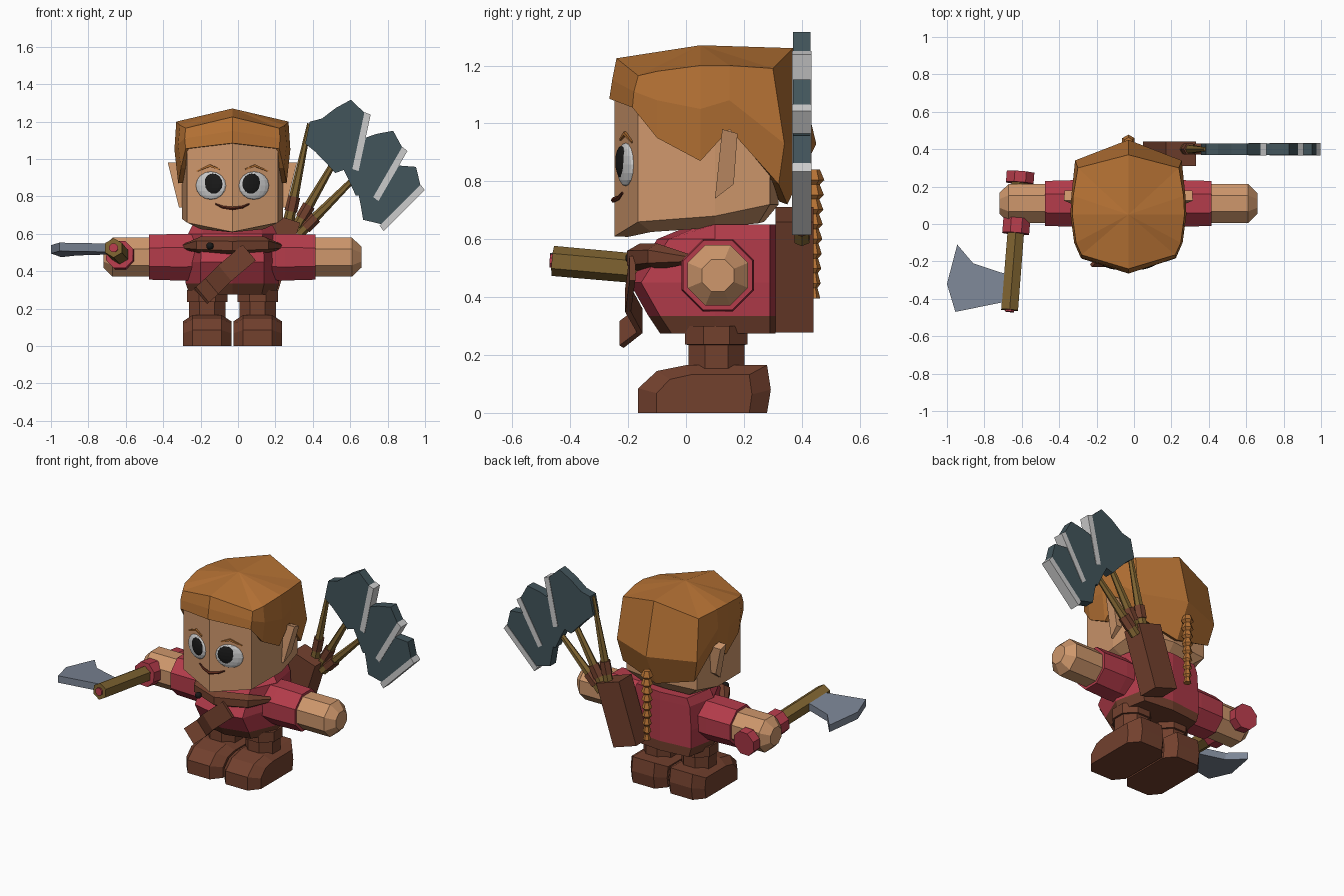
import bpy, bmesh, math
from mathutils import Vector, Matrix

cube = bpy.data.objects.get("Cube")
if cube:
    bpy.data.objects.remove(cube, do_unlink=True)

CX = -0.03  # centre line of the figure


def material(name, r, g, b):
    m = bpy.data.materials.new(name)
    m.use_nodes = True
    m.diffuse_color = (r, g, b, 1)
    m.node_tree.nodes["Principled BSDF"].inputs["Base Color"].default_value = (r, g, b, 1)
    return m


HAIR = material("ginger", 0.47, 0.17, 0.035)
SKIN = material("skin", 0.62, 0.31, 0.15)
RED = material("crimson", 0.46, 0.045, 0.07)
BROWN = material("leather brown", 0.17, 0.052, 0.027)
WOOD = material("wood", 0.21, 0.125, 0.03)
STEEL = material("dark steel", 0.055, 0.09, 0.105)
PALE = material("pale grey", 0.6, 0.6, 0.6)
BLADE = material("blue grey", 0.2, 0.235, 0.3)
BLACK = material("black", 0.01, 0.01, 0.01)
MOUTH = material("dark red brown", 0.1, 0.02, 0.01)


def build(name, verts, faces, mat, solid=0):
    mesh = bpy.data.meshes.new(name)
    mesh.from_pydata([tuple(v) for v in verts], [], faces)
    bm = bmesh.new()
    bm.from_mesh(mesh)
    bmesh.ops.recalc_face_normals(bm, faces=bm.faces)
    bm.to_mesh(mesh)
    bm.free()
    mesh.materials.append(mat)
    ob = bpy.data.objects.new(name, mesh)
    bpy.context.collection.objects.link(ob)
    if solid:
        mod = ob.modifiers.new("thickness", 'SOLIDIFY')
        mod.thickness = solid
    return ob


def loft(name, rings, mat, base=True, apex=None, solid=0):
    """Skin between closed rings; the top is flat or a fan to an apex."""
    n = len(rings[0])
    verts = [v for ring in rings for v in ring]
    faces = [(r * n + i, r * n + (i + 1) % n, (r + 1) * n + (i + 1) % n, (r + 1) * n + i)
             for r in range(len(rings) - 1) for i in range(n)]
    top = (len(rings) - 1) * n
    if base:
        faces.append(tuple(range(n)))
    if apex:
        verts.append(apex)
        faces += [(top + i, top + (i + 1) % n, len(verts) - 1) for i in range(n)]
    else:
        faces.append(tuple(range(top, top + n)))
    return build(name, verts, faces, mat, solid)


def mirrored(half):
    """Full ring from a half ring running from front centre to back centre."""
    return ([(CX + x, y, z) for x, y, z in half]
            + [(CX - x, y, z) for x, y, z in half[-2:0:-1]])


def tube(name, pts, radii, mat, sides=8):
    pts = [Vector(p) for p in pts]
    rings = []
    for i, p in enumerate(pts):
        t = pts[min(i + 1, len(pts) - 1)] - pts[max(i - 1, 0)]
        q = t.to_track_quat('Z', 'Y')
        rings.append([p + q @ Vector((math.cos(a), math.sin(a), 0)) * radii[i]
                      for a in (math.tau * (k + 0.5) / sides for k in range(sides))])
    return loft(name, rings, mat)


def plate(name, outline, mat, thick, place):
    """Flat outline extruded about its own plane, then placed by a function."""
    return loft(name, [[place(u, v, w) for u, v in outline] for w in (-thick / 2, thick / 2)], mat)


def ball(name, centre, radii, mat, turn=0):
    bm = bmesh.new()
    bmesh.ops.create_uvsphere(bm, u_segments=16, v_segments=8, radius=1)
    bm.transform(Matrix.Translation(centre) @ Matrix.Rotation(turn, 4, 'Z')
                 @ Matrix.Diagonal((*radii, 1)))
    mesh = bpy.data.meshes.new(name)
    bm.to_mesh(mesh)
    bm.free()
    mesh.materials.append(mat)
    bpy.context.collection.objects.link(bpy.data.objects.new(name, mesh))


# Head with a pointed chin and a ridged face
plan = [(0, -0.247), (0.243, -0.165), (0.27, 0.1), (0.25, 0.29), (0, 0.32)]
jaw = [(x, y, z) for (x, y), z in zip(plan, (0.61, 0.66, 0.68, 0.72, 0.72))]
under = [(0, -0.2, 0.608), (0.17, -0.12, 0.625), (0.18, 0.1, 0.64), (0.17, 0.25, 0.655), (0, 0.27, 0.66)]
loft("head", [mirrored(under), mirrored(jaw), mirrored([(x, y, 1.12) for x, y in plan])], SKIN)

# Hair cap with side points
fringe = [(0, -0.265, 1.085), (0.25, -0.185, 1.055), (0.275, -0.1, 0.95), (0.29, 0.05, 0.87),
          (0.29, 0.15, 0.98), (0.255, 0.32, 0.79), (0, 0.35, 0.72)]
middle = [(0, -0.255, 1.15), (0.255, -0.18, 1.11), (0.29, -0.1, 1.08), (0.31, 0.05, 1.05),
          (0.305, 0.15, 1.08), (0.285, 0.34, 0.93), (0, 0.45, 0.93)]
crown = [(0, -0.24, 1.225), (0.25, -0.165, 1.165), (0.28, -0.1, 1.18), (0.3, 0.05, 1.2),
         (0.295, 0.15, 1.2), (0.27, 0.3, 1.19), (0, 0.37, 1.26)]
loft("hair", [mirrored(fringe), mirrored(middle), mirrored(crown)], HAIR,
     base=False, apex=(CX, 0.05, 1.27), solid=0.03)

# Braid of stacked tapering knots
knots = 9
path, radii = [], []
for k in range(knots):
    z = 0.84 - k * 0.051
    size = 0.038 - 0.0018 * k
    path += [(CX, 0.44, z), (CX, 0.44, z - 0.036)]
    radii += [size * 0.6, size]
tube("braid", path, radii, HAIR, 6)

# Face details and ears
for side, s in (("left", 1), ("right", -1)):
    turn = s * math.atan2(0.082, 0.243)
    ball(side + "_eye", (CX + s * 0.115, -0.208, 0.858), (0.085, 0.02, 0.075), PALE, turn)
    ball(side + "_pupil", (CX + s * 0.104, -0.224, 0.867), (0.054, 0.012, 0.055), BLACK, turn)
    tube(side + "_eyebrow", [(CX + s * x, y, z) for x, y, z in
         ((0.07, -0.226, 0.945), (0.12, -0.21, 0.965), (0.19, -0.187, 0.935))],
         (0.005, 0.009, 0.004), HAIR, 4)
    ear = [(0.1, 0.74), (0.165, 0.79), (0.178, 0.965), (0.125, 0.98)]
    loft(side + "_ear", [[(CX + s * 0.25, y, z) for y, z in ear],
                         [(CX + s * (0.28 + 0.25 * (z - 0.72)), y, z) for y, z in ear]], SKIN)
tube("mouth", [(CX + x, -0.25 + abs(x) * 0.34, z) for x, z in
     ((-0.09, 0.76), (-0.05, 0.742), (0, 0.735), (0.05, 0.742), (0.09, 0.76))],
     (0.004, 0.008, 0.01, 0.008, 0.004), MOUTH, 5)


# Torso and hips
def body_ring(z, front, scale=1.0):
    return mirrored([(0, front, z), (0.17 * scale, front + 0.04, z), (0.25 * scale, 0.1, z),
                     (0.21 * scale, 0.29, z), (0, 0.31, z)])


loft("torso", [body_ring(0.335, -0.13), body_ring(0.45, -0.195), body_ring(0.6, -0.1, 0.95),
               body_ring(0.65, 0.02, 0.85)], RED)
loft("hips", [body_ring(0.275, -0.09, 0.92), body_ring(0.335, -0.13)], BROWN)

# Arms, legs and boots
boot = [(-0.165, 0), (-0.165, 0.085), (-0.1, 0.145), (0, 0.165), (0.28, 0.165), (0.293, 0.08), (0.28, 0)]
for side, s in (("left", 1), ("right", -1)):
    tube(side + "_sleeve", [(CX + s * x, 0.11, 0.475) for x in (0.15, 0.28, 0.445)],
         (0.13, 0.135, 0.13), RED)
    tube(side + "_hand", [(CX + s * x, 0.11, 0.475) for x in (0.4, 0.64, 0.69)],
         (0.113, 0.113, 0.06), SKIN)
    lx = CX + s * 0.135
    tube(side + "_leg", [(lx, 0.105, z) for z in (0.1, 0.235, 0.236, 0.3)],
         (0.105, 0.105, 0.117, 0.117), BROWN)
    loft(side + "_boot", [[(lx + d * 0.13, y * k + 0.06 * (1 - k), z * h) for y, z in boot]
                          for d, k, h in ((-1, 0.72, 0.8), (-0.6, 1, 1), (0.6, 1, 1), (1, 0.72, 0.8))], BROWN)

# Neck scarf with a button and hanging tail
tube("scarf", [(CX + x, y, z) for x, y, z in ((-0.27, 0.03, 0.53), (-0.17, -0.1, 0.54), (0, -0.16, 0.535),
     (0.17, -0.1, 0.54), (0.27, 0.03, 0.53))], (0.012, 0.045, 0.05, 0.045, 0.012), BROWN, 6)
ball("scarf_button", (-0.15, -0.19, 0.535), (0.02, 0.02, 0.02), BLACK)
tail = [(0.06, -0.195, 0.5), (-0.07, -0.21, 0.39), (-0.14, -0.17, 0.32), (-0.19, -0.23, 0.275)]
edges = [(x + d * 0.035, y, z - d * 0.042) for x, y, z in tail for d in (-1, 1)]
build("scarf_tail", edges, [(2 * i, 2 * i + 1, 2 * i + 3, 2 * i + 2) for i in range(3)], BROWN, 0.02)

# Tilted quiver on the back
quiver_turn = Matrix.Rotation(math.radians(18), 3, 'Y')
plate("quiver", [(-0.085, -0.2), (0.085, -0.2), (0.085, 0.2), (-0.085, 0.2)], BROWN, 0.13,
      lambda u, v, w: quiver_turn @ Vector((u, w, v)) + Vector((0.19, 0.375, 0.495)))

# Three fanned spare axes: outlines are (out from shaft, along shaft)
head_shape = [(0, 0.02), (0.06, 0.05), (0.12, 0.12), (0.19, 0.18), (0.28, 0.125), (0.28, -0.165),
              (0.19, -0.22), (0.12, -0.17), (0.06, -0.13), (0, -0.1)]
edge_shape = [(0.275, 0.13), (0.31, 0.125), (0.31, -0.185), (0.275, -0.18)]
for name, x, z, angle in (("first", 0.38, 1.18, 12), ("second", 0.575, 1.09, 30), ("third", 0.69, 0.965, 45)):
    tilt = Matrix.Rotation(math.radians(angle), 3, 'Y')
    top = Vector((x, 0.4, z))

    def place(u, v, w):
        return tilt @ Vector((u, w, v)) + top

    tube(name + "_spare_shaft", [place(0, v, 0) for v in (-0.52, 0.01)], (0.03, 0.012), WOOD, 6)
    tube(name + "_spare_grip", [place(0, v, 0) for v in (-0.47, -0.39)], (0.034, 0.034), BROWN, 6)
    plate(name + "_spare_head", head_shape, STEEL, 0.06, place)
    plate(name + "_spare_edge", edge_shape, PALE, 0.066, place)

# Axe held in the right hand
front, back = Vector((-0.665, -0.46, 0.525)), Vector((-0.607, 0.27, 0.46))
tube("axe_handle", [front, back], (0.052, 0.05), WOOD, 6)
for name, a, b, r in (("axe_tip", -0.013, 0.01, 0.025), ("axe_front_collar", 0.56, 0.67, 0.078),
                      ("axe_pommel", 0.93, 1.01, 0.08)):
    tube(name, [front.lerp(back, a), front.lerp(back, b)], (r, r), RED)
plate("axe_blade", [(-0.65, -0.27), (-0.71, -0.26), (-0.86, -0.21), (-0.945, -0.11), (-1, -0.32),
                    (-0.955, -0.47), (-0.71, -0.42), (-0.65, -0.41)], BLADE, 0.045,
      lambda u, v, w: Vector((u, v, 0.515 + w - 0.09 * (v + 0.3))))
